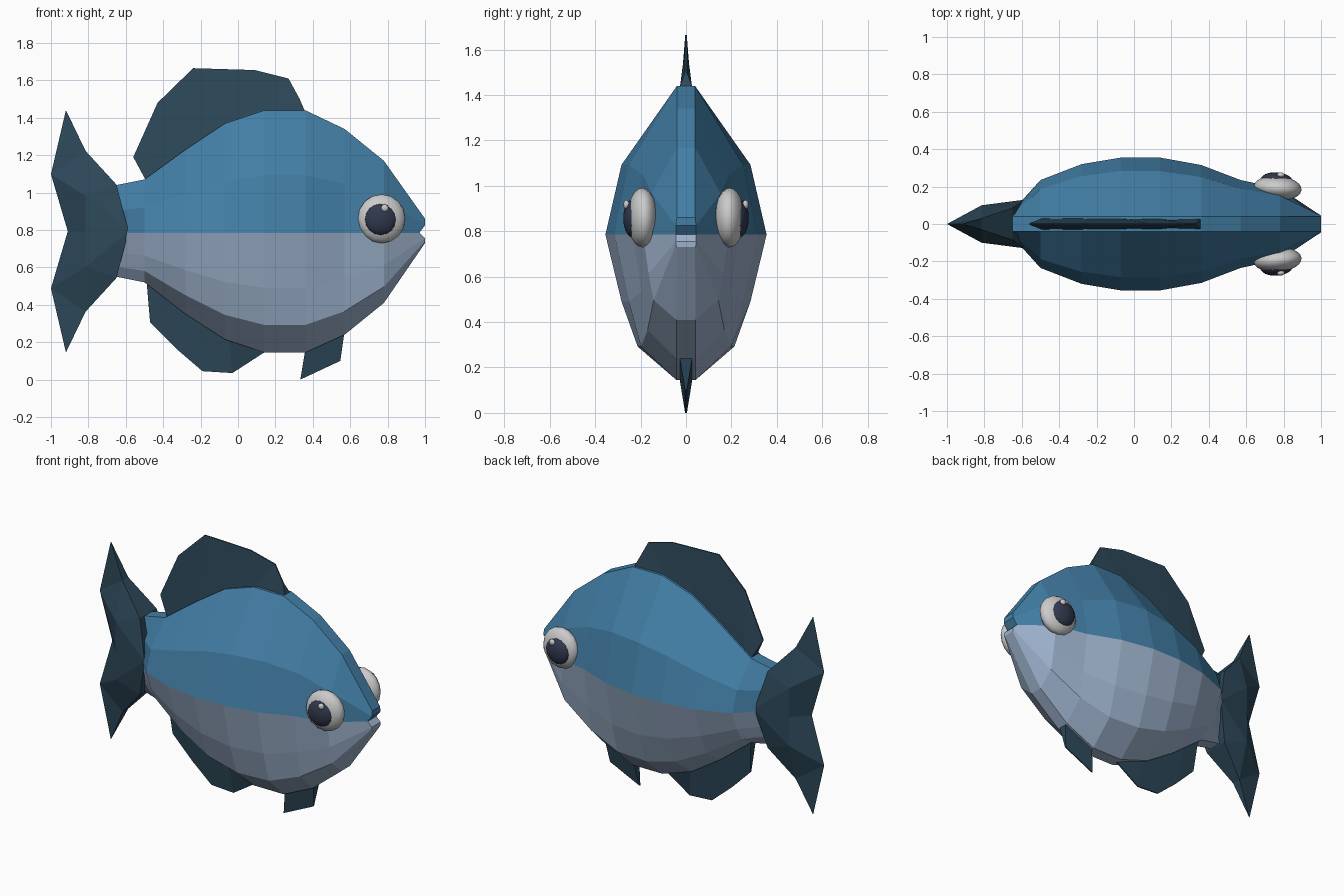
import bpy, bmesh, math

if "Cube" in bpy.data.objects:
    bpy.data.objects.remove(bpy.data.objects["Cube"])


def material(name, rgb):
    m = bpy.data.materials.new(name)
    m.diffuse_color = (*rgb, 1)
    m.use_nodes = True
    m.node_tree.nodes["Principled BSDF"].inputs["Base Color"].default_value = m.diffuse_color
    return m


BLUE = material("back_blue", (0.055, 0.21, 0.38))
PALE = material("belly_pale", (0.34, 0.45, 0.61))
DARK = material("fin_dark", (0.026, 0.065, 0.1))
NAVY = material("pupil_navy", (0.03, 0.04, 0.075))


def make(name, verts, faces, mats, merge=0.0):
    bm = bmesh.new()
    vs = [bm.verts.new(v) for v in verts]
    for idx, mat in faces:
        bm.faces.new([vs[i] for i in idx]).material_index = mat
    if merge:
        bmesh.ops.remove_doubles(bm, verts=bm.verts, dist=merge)
    bmesh.ops.recalc_face_normals(bm, faces=bm.faces)
    me = bpy.data.meshes.new(name)
    bm.to_mesh(me)
    bm.free()
    for m in mats:
        me.materials.append(m)
    ob = bpy.data.objects.new(name, me)
    bpy.context.collection.objects.link(ob)
    return ob


# Body: lofted rings (x, top z, bottom z, half width, lower width factor)
MID = 0.785
stations = [(-0.65, 1.04, 0.55, 0.07, 0.6), (-0.5, 1.07, 0.52, 0.235, 0.6),
            (-0.28, 1.23, 0.35, 0.32, 0.6), (-0.07, 1.37, 0.215, 0.355, 0.6),
            (0.14, 1.44, 0.145, 0.355, 0.6), (0.36, 1.44, 0.145, 0.315, 0.63),
            (0.57, 1.34, 0.24, 0.235, 0.72), (0.78, 1.17, 0.41, 0.19, 0.75)]
rings = []
for x, top, bot, w, low in stations:
    up, down = top - MID, MID - bot
    half = [(x, 0.04, top), (x, 0.8 * w, MID + 0.47 * up), (x, w, MID),
            (x, max(0.8, low + 0.12) * w, MID - 0.46 * down),
            (x, low * w, MID - 0.77 * down), (x, 0.042, bot)]
    rings.append(half)
# Lips with a notched mouth
rings.append([(1.0, 0.04, 0.86), (1.0, 0.045, 0.825), (0.97, 0.045, MID),
              (1.0, 0.045, 0.755), (1.0, 0.045, 0.742), (1.0, 0.04, 0.73)])
verts, faces = [], []
for half in rings:
    verts += half + [(x, -y, z) for x, y, z in reversed(half)]
N = 12
for r in range(len(rings) - 1):
    for i in range(N):
        j = (i + 1) % N
        blue = i in (0, 1, 9, 10, 11)
        faces.append(((r * N + i, r * N + j, (r + 1) * N + j, (r + 1) * N + i),
                      0 if blue else 1))
for r in (0, len(rings) - 1):
    for i in range(5):
        faces.append(((r * N + i, r * N + i + 1, r * N + 10 - i, r * N + 11 - i),
                      0 if i < 2 else 1))
make("body", verts, faces, [BLUE, PALE])


# Thin fins: wedge from a thick root inside the body to a sharp outer edge
def fin(name, root, edge):
    n = len(root)
    v = [(x, s * t, z) for s in (1, -1)
         for pts, t in ((root, 0.03), (edge, 0.004)) for x, z in pts]
    f = []
    for i in range(n - 1):
        f += [((b + i, b + i + 1, b + n + i + 1, b + n + i), 0) for b in (0, 2 * n)]
        f += [((b + i, b + i + 1, b + 2 * n + i + 1, b + 2 * n + i), 0) for b in (0, n)]
    f += [((i, n + i, 3 * n + i, 2 * n + i), 0) for i in (0, n - 1)]
    return make(name, v, f, [DARK])


fin("dorsal_fin",
    [(-0.49, 1.06), (-0.44, 1.08), (-0.28, 1.2), (-0.1, 1.33), (0.12, 1.41), (0.36, 1.43)],
    [(-0.56, 1.19), (-0.43, 1.48), (-0.24, 1.665), (0.09, 1.655), (0.27, 1.61), (0.33, 1.5)])
fin("anal_fin",
    [(-0.49, 0.54), (-0.38, 0.44), (-0.25, 0.36), (-0.05, 0.23), (0.15, 0.16)],
    [(-0.47, 0.305), (-0.33, 0.165), (-0.19, 0.045), (-0.03, 0.035), (0.14, 0.145)])
fin("pelvic_fin", [(0.36, 0.16), (0.57, 0.26)], [(0.333, 0.0), (0.547, 0.1)])

# Tail: thick in the middle, sharp along the rear, same shape up and down
half_tail = [(-0.585, 0.13, 0), (-0.65, 0.085, 0.25), (-0.815, 0.1, 0),
             (-0.815, 0.1, 0.19), (-0.815, 0.03, 0.43), (-0.92, 0, 0.648),
             (-1.0, 0, 0.305), (-0.91, 0, 0)]
tail_faces = [(0, 2, 3), (0, 3, 1), (1, 3, 4), (4, 3, 6), (4, 6, 5), (2, 7, 6, 3)]
tv, tf = [], []
for sy in (1, -1):
    for sz in (1, -1):
        b = len(tv)
        tv += [(x, sy * y, 0.793 + sz * z) for x, y, z in half_tail]
        tf += [(tuple(b + i for i in f), 0) for f in tail_faces]
for b in (0, 8):
    tf += [((b, b + 1, b + 17, b + 16), 0), ((b + 1, b + 4, b + 20, b + 17), 0),
           ((b + 4, b + 5, b + 20), 0)]
make("tail_fin", tv, tf, [DARK], 0.0005)


# Eyes on both sides
def ball(name, loc, scale, mat=None, tilt=0.0, seg=16):
    bpy.ops.mesh.primitive_uv_sphere_add(segments=seg, ring_count=seg * 3 // 4,
                                         radius=1, location=loc,
                                         rotation=(math.pi / 2, 0, tilt))
    ob = bpy.context.object
    ob.name = name
    ob.scale = (scale[0], scale[2], scale[1])
    bpy.ops.object.shade_smooth()
    if mat:
        ob.data.materials.append(mat)


for s, side in ((-1, "right"), (1, "left")):
    t = -s * 0.08
    ball(side + "_eye", (0.768, s * 0.192, 0.86), (0.128, 0.066, 0.131), None, t)
    ball(side + "_pupil", (0.763, s * 0.232, 0.857), (0.086, 0.044, 0.086), NAVY, t)
    ball(side + "_eye_glint", (0.785, s * 0.262, 0.917), (0.021, 0.014, 0.021), None, t, 8)
